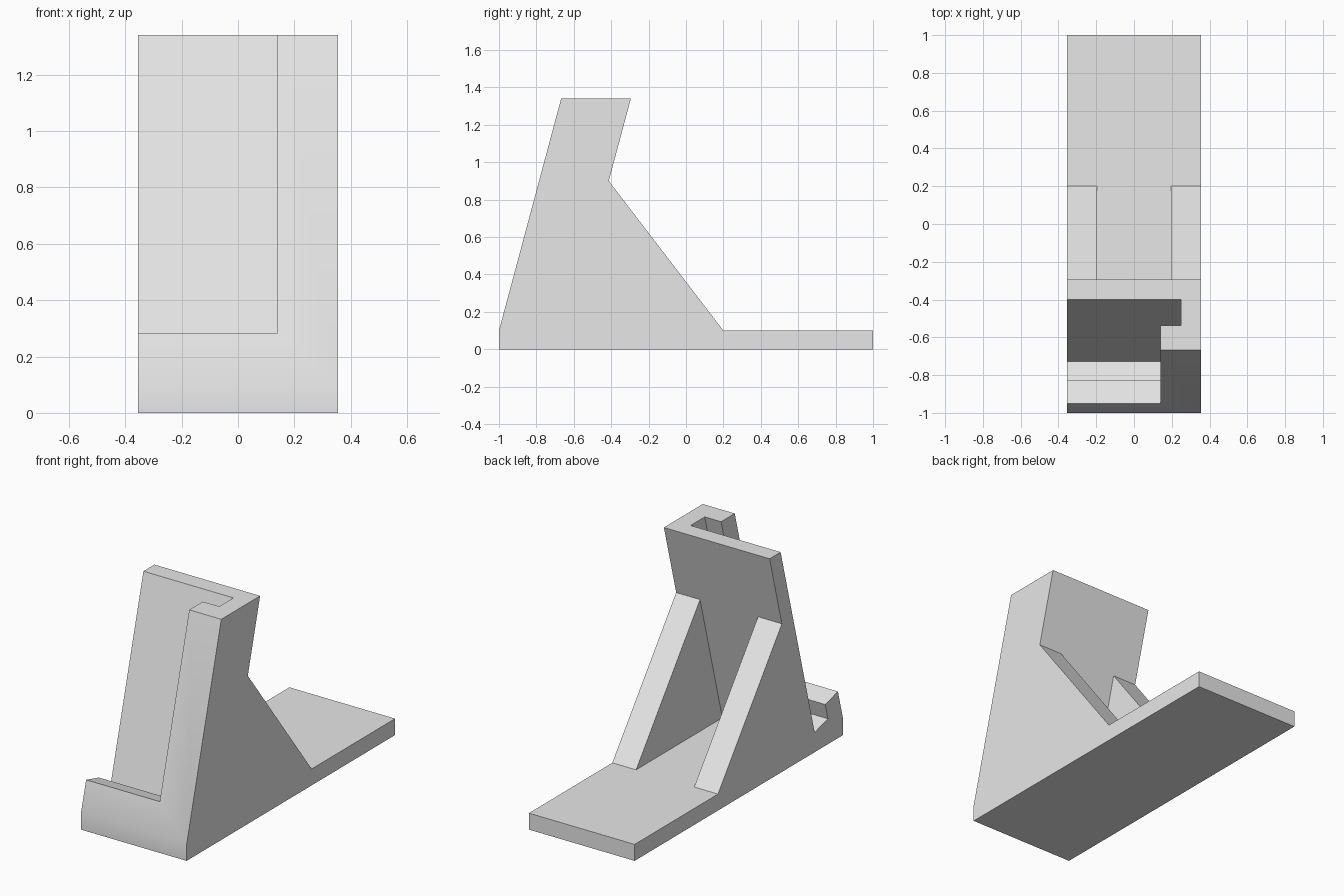
import bpy, bmesh, math

cube = bpy.data.objects.get("Cube")
if cube:
    bpy.data.objects.remove(cube, do_unlink=True)

HALF = 0.355            # half width of the stand
BASE = 0.1              # base plate thickness
TOP = 1.34              # overall height
GUSSET_TOP = 0.9
GUSSET_WIDTH = 0.16
LEAN = math.radians(15)
LIP, SLOT, BACK = 0.126, 0.258, 0.36   # depths measured square to the leaning front
FLOOR, LIP_TOP = 0.09, 0.19            # heights measured along the leaning front

grey = bpy.data.materials.new("light_grey")
grey.use_nodes = True
colour = (0.8, 0.8, 0.8, 1)
grey.diffuse_color = colour
for node in grey.node_tree.nodes:
    if node.type == 'BSDF_PRINCIPLED':
        node.inputs["Base Color"].default_value = colour


def lean(depth, along):
    """Point (y, z) in the leaning frame of the holder."""
    s, c = math.sin(LEAN), math.cos(LEAN)
    return (-1 + depth * c + along * s, BASE - depth * s + along * c)


def rear(z):
    """Depth position of the backrest's rear plane at height z."""
    return -1 + BACK / math.cos(LEAN) + (z - BASE) * math.tan(LEAN)


def extrude(name, profile, x0, x1):
    """Extrude a (y, z) outline from x0 to x1."""
    bm = bmesh.new()
    face = bm.faces.new([bm.verts.new((x0, y, z)) for y, z in profile])
    new = bmesh.ops.extrude_face_region(bm, geom=[face])["geom"]
    bmesh.ops.translate(bm, vec=(x1 - x0, 0, 0),
                        verts=[g for g in new if isinstance(g, bmesh.types.BMVert)])
    bmesh.ops.recalc_face_normals(bm, faces=bm.faces)
    mesh = bpy.data.meshes.new(name)
    bm.to_mesh(mesh)
    bm.free()
    mesh.materials.append(grey)
    ob = bpy.data.objects.new(name, mesh)
    bpy.context.collection.objects.link(ob)
    return ob


def select(ob):
    bpy.ops.object.select_all(action='DESELECT')
    ob.select_set(True)
    bpy.context.view_layer.objects.active = ob


def cut(ob, cutter):
    """Subtract the cutter and discard it."""
    cutter.hide_render = True
    mod = ob.modifiers.new("cut", 'BOOLEAN')
    mod.operation, mod.solver, mod.object = 'DIFFERENCE', 'EXACT', cutter
    select(ob)
    bpy.ops.object.modifier_apply(modifier=mod.name)
    bpy.data.objects.remove(cutter, do_unlink=True)


# Base plate and leaning holder in one outline
front_top = -1 + (TOP - BASE) * math.tan(LEAN)
stand = extrude("stand_body", [
    (-1, 0), (1, 0), (1, BASE), (rear(BASE), BASE),
    (rear(TOP), TOP), (front_top, TOP), (-1, BASE)], -HALF, HALF)

# Leaning slot, open at the top and at one side
cut(stand, extrude("slot_cutter", [
    lean(LIP, FLOOR), lean(SLOT, FLOOR), lean(SLOT, 2), lean(LIP, 2)], -1, 0.25))

# Window through the front wall, leaving the bottom lip and one side rail
middle = (LIP + SLOT) / 2
cut(stand, extrude("window_cutter", [
    lean(-0.5, LIP_TOP), lean(middle, LIP_TOP), lean(middle, 2), lean(-0.5, 2)], -1, 0.14))

select(stand)
bpy.ops.object.shade_smooth_by_angle(angle=math.radians(30))

# Triangular braces behind the backrest
brace = [(rear(BASE), BASE), (0.2, BASE), (rear(GUSSET_TOP), GUSSET_TOP)]
for name, x in (("left_brace", HALF - GUSSET_WIDTH), ("right_brace", -HALF)):
    extrude(name, brace, x, x + GUSSET_WIDTH)
